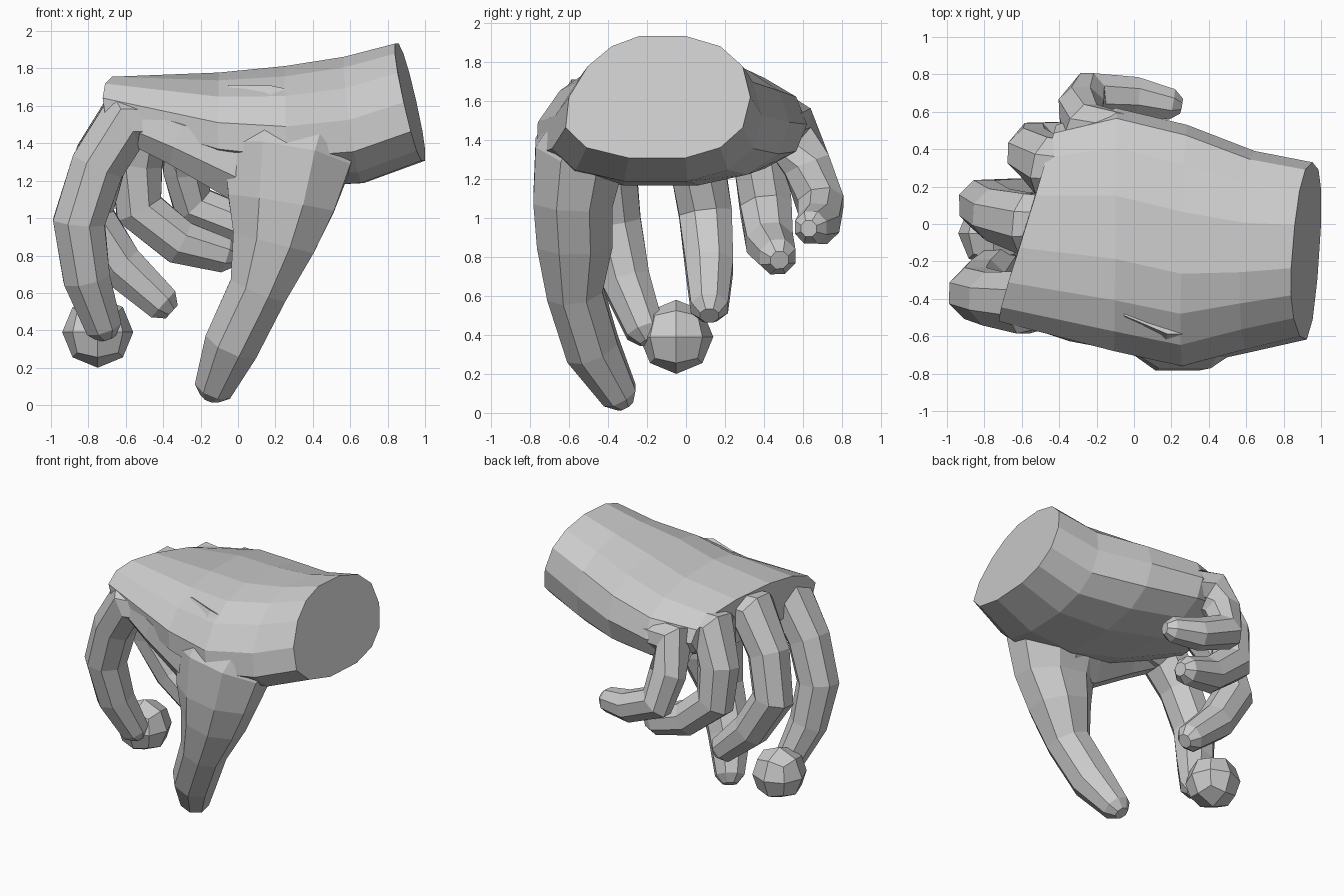
import bpy, bmesh
from math import cos, sin, pi, copysign
from mathutils import Vector

if "Cube" in bpy.data.objects:
    bpy.data.objects.remove(bpy.data.objects["Cube"])


def add_object(name, bm):
    bmesh.ops.recalc_face_normals(bm, faces=bm.faces)
    me = bpy.data.meshes.new(name)
    bm.to_mesh(me)
    bm.free()
    ob = bpy.data.objects.new(name, me)
    bpy.context.collection.objects.link(ob)
    return ob


def loft(name, rings):
    """Skin a list of equal-length point rings and cap both ends."""
    bm = bmesh.new()
    rows = [[bm.verts.new(p) for p in ring] for ring in rings]
    n = len(rows[0])
    for a, b in zip(rows, rows[1:]):
        for i in range(n):
            j = (i + 1) % n
            bm.faces.new((a[i], a[j], b[j], b[i]))
    bm.faces.new(rows[0])
    bm.faces.new(rows[-1][::-1])
    return add_object(name, bm)


def digit(name, pts, widths, depths, sides=8):
    """Tapered tube along pts, finished with a rounded tip."""
    pts = [Vector(p) for p in pts]
    end = (pts[-1] - pts[-2]).normalized()
    pts.append(pts[-1] + end * widths[-1] * 0.6)
    widths = widths + [widths[-1] * 0.5]
    depths = depths + [depths[-1] * 0.5]
    last = len(pts) - 1
    rings = []
    for i, p in enumerate(pts):
        t = (pts[min(i + 1, last)] - pts[max(i - 1, 0)]).normalized()
        normal = t.cross(Vector((0, 1, 0))).normalized()
        side = normal.cross(t)
        angles = [2 * pi * (k + 0.5) / sides for k in range(sides)]
        rings.append([p + side * (widths[i] * cos(a)) + normal * (depths[i] * sin(a))
                      for a in angles])
    return loft(name, rings)


def finger(name, scale, *joints):
    """Knuckle-to-tip finger with a root buried in the palm."""
    x, y, z = joints[0]
    taper = [scale * r for r in (0.14, 0.18, 0.155, 0.15, 0.135, 0.105)]
    return digit(name, [(x + 0.3, y * 0.9, z), *joints], taper, taper)


def palm_ring(x, y0, y1, bot, top, n=14):
    """Rounded section: leans at the wrist, slants along the knuckles."""
    lean = -0.25 * max(x, 0) ** 1.3
    slant = 0.08 * max(x, 0) + 0.9 * min(x, 0) ** 2
    tilt = 0.24 * min(x, 0)
    ring = []
    for k in range(n):
        c, s = cos(2 * pi * k / n), sin(2 * pi * k / n)
        v = (y1 - y0) / 2 * copysign(abs(c) ** 0.85, c)
        h = (top - bot) / 2 * copysign(abs(s) ** 0.85, s)
        sag = 0.4 * h * max(-c, 0)          # thumb side bulges low
        ring.append((x + v * slant + h * lean, (y0 + y1) / 2 + v + sag,
                     (bot + top) / 2 + h + v * tilt))
    return ring


# Palm, back of the hand and cut wrist
hand = loft("hand", [palm_ring(*s) for s in (
    (0.92, -0.60, 0.33, 1.30, 1.94),
    (0.62, -0.67, 0.39, 1.18, 1.87),
    (0.27, -0.76, 0.53, 1.16, 1.82),
    (-0.10, -0.68, 0.62, 1.21, 1.78),
    (-0.57, -0.52, 0.53, 1.40, 1.74))])

# Thumb, the web of flesh towards the index finger, and the fingers
digits = [
    digit("thumb",
          [(0.32, -0.42, 1.60), (0.26, -0.55, 1.32), (0.23, -0.58, 1.08),
           (0.19, -0.57, 0.87), (0.11, -0.57, 0.62), (-0.03, -0.48, 0.33),
           (-0.13, -0.34, 0.09)],
          [0.2, 0.25, 0.22, 0.21, 0.155, 0.15, 0.1],
          [0.42, 0.37, 0.31, 0.24, 0.17, 0.16, 0.11]),
    digit("web",
          [(0.25, -0.5, 1.3), (0, -0.53, 1.31), (-0.3, -0.49, 1.43), (-0.54, -0.43, 1.52)],
          [0.18, 0.17, 0.15, 0.13], [0.3, 0.23, 0.17, 0.14]),
    finger("index_finger", 1.0, (-0.60, -0.42, 1.52), (-0.75, -0.40, 1.28),
           (-0.85, -0.37, 0.98), (-0.81, -0.31, 0.68), (-0.72, -0.21, 0.42)),
    finger("middle_finger", 0.98, (-0.57, 0.0, 1.58), (-0.73, 0.05, 1.33),
           (-0.80, 0.10, 1.02), (-0.63, 0.12, 0.75), (-0.40, 0.12, 0.54)),
    finger("ring_finger", 0.95, (-0.46, 0.31, 1.53), (-0.54, 0.38, 1.30),
           (-0.53, 0.41, 1.05), (-0.31, 0.43, 0.87), (-0.07, 0.47, 0.80)),
    finger("little_finger", 0.85, (-0.28, 0.51, 1.48), (-0.28, 0.62, 1.27),
           (-0.24, 0.69, 1.07), (0.00, 0.68, 0.97), (0.20, 0.64, 0.95)),
]

# Weld the digits into one continuous hand surface
bpy.context.view_layer.objects.active = hand
for d in digits:
    mod = hand.modifiers.new(d.name, "BOOLEAN")
    mod.operation = "UNION"
    mod.solver = "EXACT"
    mod.object = d
    bpy.ops.object.modifier_apply(modifier=mod.name)
    bpy.data.objects.remove(d)

# Small faceted ball at the fingertip: a cube split once and rounded
bm = bmesh.new()
bmesh.ops.create_cube(bm, size=1)
bmesh.ops.subdivide_edges(bm, edges=bm.edges[:], cuts=1, use_grid_fill=True)
for v in bm.verts:
    v.co = v.co.normalized() * 0.19
ball = add_object("ball", bm)
ball.location = (-0.75, -0.05, 0.39)
